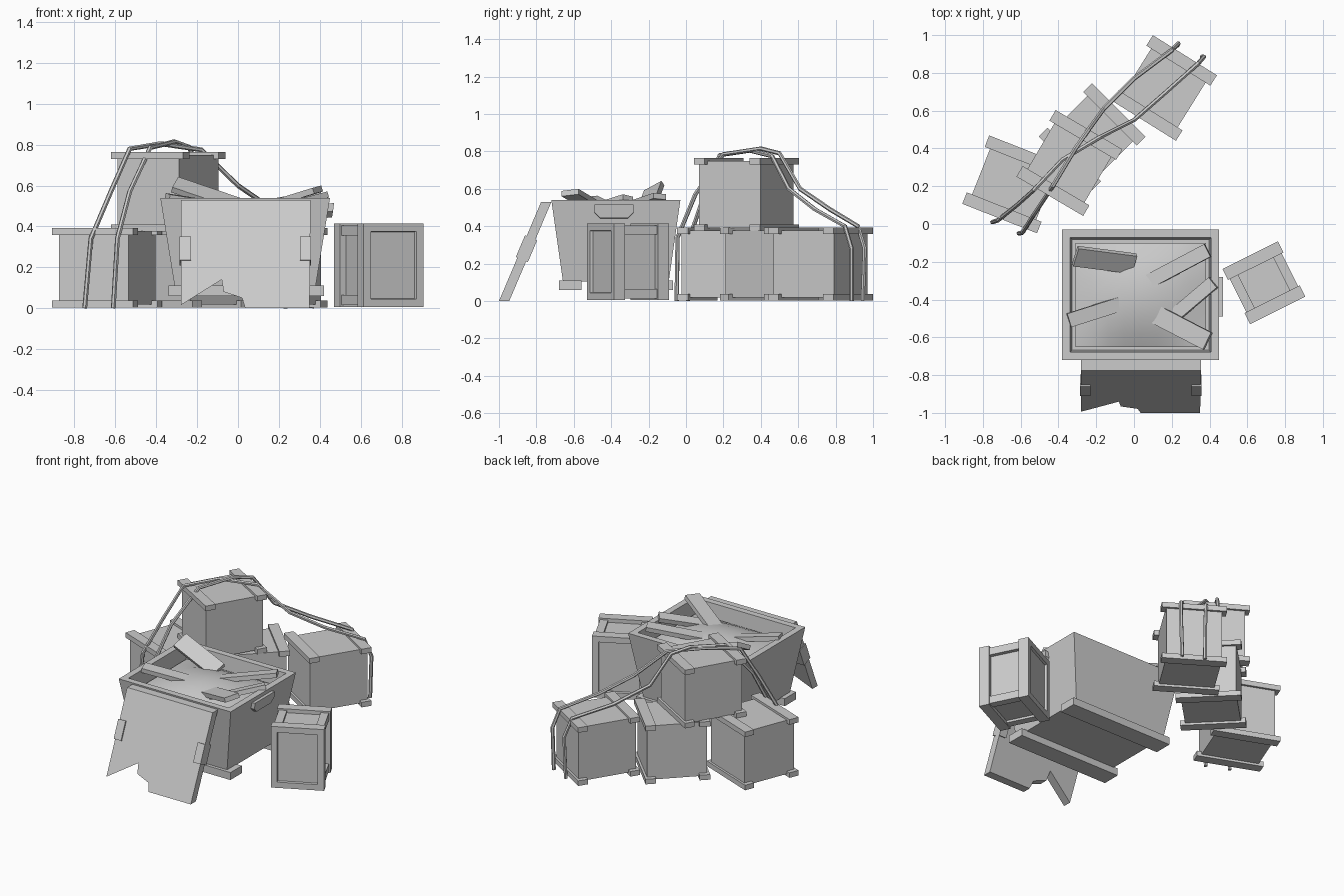
import bpy, bmesh, math
from mathutils import Matrix, Vector, Euler

cube = bpy.data.objects.get("Cube")
if cube:
    bpy.data.objects.remove(cube, do_unlink=True)

grey = bpy.data.materials.new("plain_grey")
grey.use_nodes = True
colour = (0.6, 0.6, 0.6, 1)
grey.diffuse_color = colour
grey.node_tree.nodes["Principled BSDF"].inputs["Base Color"].default_value = colour


def finish(name, bm):
    bmesh.ops.recalc_face_normals(bm, faces=bm.faces)
    mesh = bpy.data.meshes.new(name)
    bm.to_mesh(mesh)
    bm.free()
    mesh.materials.append(grey)
    ob = bpy.data.objects.new(name, mesh)
    bpy.context.collection.objects.link(ob)
    return ob


def add_box(bm, size, loc, frame=Matrix()):
    m = frame @ Matrix.Translation(loc) @ Matrix.Diagonal((*size, 1))
    return bmesh.ops.create_cube(bm, size=1, matrix=m)["verts"]


def placed(x, y, z, degrees):
    return Matrix.Translation((x, y, z)) @ Matrix.Rotation(math.radians(degrees), 4, "Z")


def prism(name, points, offset):
    """Extrude a flat outline by an offset vector."""
    bm = bmesh.new()
    face = bm.faces.new([bm.verts.new(p) for p in points])
    new = bmesh.ops.extrude_face_region(bm, geom=[face])["geom"]
    bmesh.ops.translate(bm, vec=offset, verts=[v for v in new if isinstance(v, bmesh.types.BMVert)])
    return finish(name, bm)


# Stacked crates: a body with two battens on top and two underneath
def batten_crate(name, x, y, z, turn, length, width, height):
    frame = placed(x, y, z, turn)
    bm = bmesh.new()
    add_box(bm, (length - 0.06, width - 0.03, height - 0.03), (0, 0, height / 2), frame)
    for side in (-1, 1):
        for level in (0.017, height - 0.017):
            add_box(bm, (length, 0.065, 0.034), (0, side * (width / 2 - 0.033), level), frame)
    finish(name, bm)


batten_crate("left_crate", -0.64, 0.21, 0.003, -21.5, 0.425, 0.39, 0.39)
batten_crate("middle_crate", -0.222, 0.463, 0.003, -45, 0.40, 0.40, 0.39)
batten_crate("back_crate", 0.161, 0.72, 0.003, -32, 0.40, 0.41, 0.39)
batten_crate("top_crate", -0.342, 0.323, 0.375, -30.5, 0.41, 0.41, 0.39)

# Framed crate: core, two end slabs with sunken panels, side rails
frame = placed(0.688, -0.311, 0.005, 26.5)
L, H = 0.327, 0.41
bm = bmesh.new()
add_box(bm, (L - 0.07, L - 0.1, H - 0.05), (0, 0, H / 2), frame)
for sx in (-1, 1):
    for level in (0.035, H - 0.035):
        add_box(bm, (0.05, L - 0.12, 0.05), (sx * (L / 2 - 0.035), 0, level), frame)
finish("framed_crate_core", bm)
for side, name in ((-1, "framed_crate_front"), (1, "framed_crate_back")):
    bm = bmesh.new()
    add_box(bm, (L, 0.066, H), (0, side * (L / 2 - 0.033), H / 2), frame)
    outward = frame.to_3x3() @ Vector((0, side, 0))
    bm.normal_update()
    panel = max(bm.faces, key=lambda f: f.normal.dot(outward))
    bmesh.ops.inset_region(bm, faces=[panel], thickness=0.055)
    bmesh.ops.inset_region(bm, faces=[panel], thickness=0.004, depth=-0.015)
    finish(name, bm)

# Large tapered crate, hollowed from the top
cx, cy, top, base = 0.035, -0.375, 0.54, 0.105
bm = bmesh.new()
add_box(bm, (0.83, 0.69, top - base), (cx, cy, (top + base) / 2))
for v in bm.verts:
    if v.co.z < 0.3:
        v.co.x = cx + (v.co.x - cx) * 0.83
        v.co.y = cy + (v.co.y - cy) * 0.82
bm.normal_update()
opening = max(bm.faces, key=lambda f: f.normal.z)
bmesh.ops.inset_region(bm, faces=[opening], thickness=0.06)
bmesh.ops.inset_region(bm, faces=[opening], thickness=0.015, depth=-0.1)
finish("large_crate", bm)

bm = bmesh.new()
for side in (-1, 1):
    add_box(bm, (0.76, 0.12, 0.05), (0.04, cy + side * 0.245, 0.085))
finish("large_crate_runners", bm)

# Side handle
prism("large_crate_handle",
      [(0.425, -0.49, 0.51), (0.425, -0.28, 0.51), (0.42, -0.28, 0.47),
       (0.415, -0.31, 0.44), (0.415, -0.46, 0.44), (0.42, -0.49, 0.47)],
      (0.045, 0, 0.005))

# Low mound of packing inside the large crate
bm = bmesh.new()
bmesh.ops.create_grid(bm, x_segments=8, y_segments=8, size=0.5)
for v in bm.verts:
    u, w = v.co.x * 2, v.co.y * 2
    v.co = (cx + u * 0.345, cy + w * 0.275, 0.455 + 0.075 * (1 - u * u) * (1 - w * w))
mound = finish("packing_mound", bm)
for p in mound.data.polygons:
    p.use_smooth = True


# Loose boards poking out of the packing
def board(name, start, end, across, width, thick=0.03):
    start, end = Vector(start), Vector(end)
    along = (end - start).normalized()
    side = Vector(across)
    side = (side - along * side.dot(along)).normalized()
    up = along.cross(side)
    frame = Matrix((along, side, up)).transposed().to_4x4()
    frame.translation = (start + end) / 2
    bm = bmesh.new()
    add_box(bm, ((end - start).length, width, thick), (0, 0, 0), frame)
    finish(name, bm)


board("board_back_left", (-0.31, -0.17, 0.605), (0.0, -0.21, 0.5), (0.1, 1, 0.6), 0.11)
board("board_front_left", (-0.345, -0.51, 0.545), (0.0, -0.40, 0.49), (-0.3, 1, 0.1), 0.075)
board("board_back_right", (0.39, -0.14, 0.56), (0.05, -0.32, 0.5), (0.5, -1, 0.1), 0.075)
board("board_middle_right", (0.42, -0.31, 0.55), (0.16, -0.53, 0.48), (0.6, -1, 0.2), 0.07)
board("board_front_right", (0.39, -0.62, 0.58), (0.1, -0.47, 0.49), (0.4, 1, 0.1), 0.10)

# Leaning lid with a broken lower edge
lean = 0.425
outline = [(-0.28, 0.53), (0.355, 0.53), (0.35, 0), (0.035, 0), (0.02, 0.05),
           (-0.07, 0.08), (-0.08, 0.14), (-0.28, 0.015)]
prism("leaning_lid", [(x, -1 + lean * z, z) for x, z in outline], (0, 0.055, 0))
for x, name in ((-0.258, "lid_clip_right"), (0.331, "lid_clip_left")):
    bm = bmesh.new()
    tilt = Matrix.Translation((x, -0.853, 0.28)) @ Matrix.Rotation(-math.atan(lean), 4, "X")
    add_box(bm, (0.054, 0.07, 0.125), (0, 0, 0), tilt)
    finish(name, bm)


# Ropes draped over the stack
def rope(name, points):
    curve = bpy.data.curves.new(name, "CURVE")
    curve.dimensions = "3D"
    curve.bevel_depth = 0.012
    curve.bevel_resolution = 1
    curve.use_fill_caps = True
    spline = curve.splines.new("POLY")
    spline.points.add(len(points) - 1)
    for p, co in zip(spline.points, points):
        p.co = (*co, 1)
    spline.use_smooth = False
    curve.materials.append(grey)
    bpy.context.collection.objects.link(bpy.data.objects.new(name, curve))


rope("rope_left", [(-0.75, 0.01, 0), (-0.72, 0.02, 0.34), (-0.62, 0.1, 0.575),
                   (-0.53, 0.18, 0.78), (-0.38, 0.34, 0.805), (-0.18, 0.46, 0.775),
                   (0.0, 0.55, 0.6), (0.16, 0.69, 0.49), (0.34, 0.85, 0.4),
                   (0.37, 0.885, 0.28), (0.36, 0.885, 0)])
rope("rope_right", [(-0.61, -0.05, 0), (-0.59, -0.045, 0.34), (-0.53, 0.05, 0.57),
                    (-0.43, 0.2, 0.785), (-0.31, 0.4, 0.815), (-0.24, 0.5, 0.79),
                    (-0.16, 0.61, 0.6), (0.0, 0.77, 0.49), (0.2, 0.92, 0.4),
                    (0.235, 0.955, 0.28), (0.23, 0.945, 0)])
